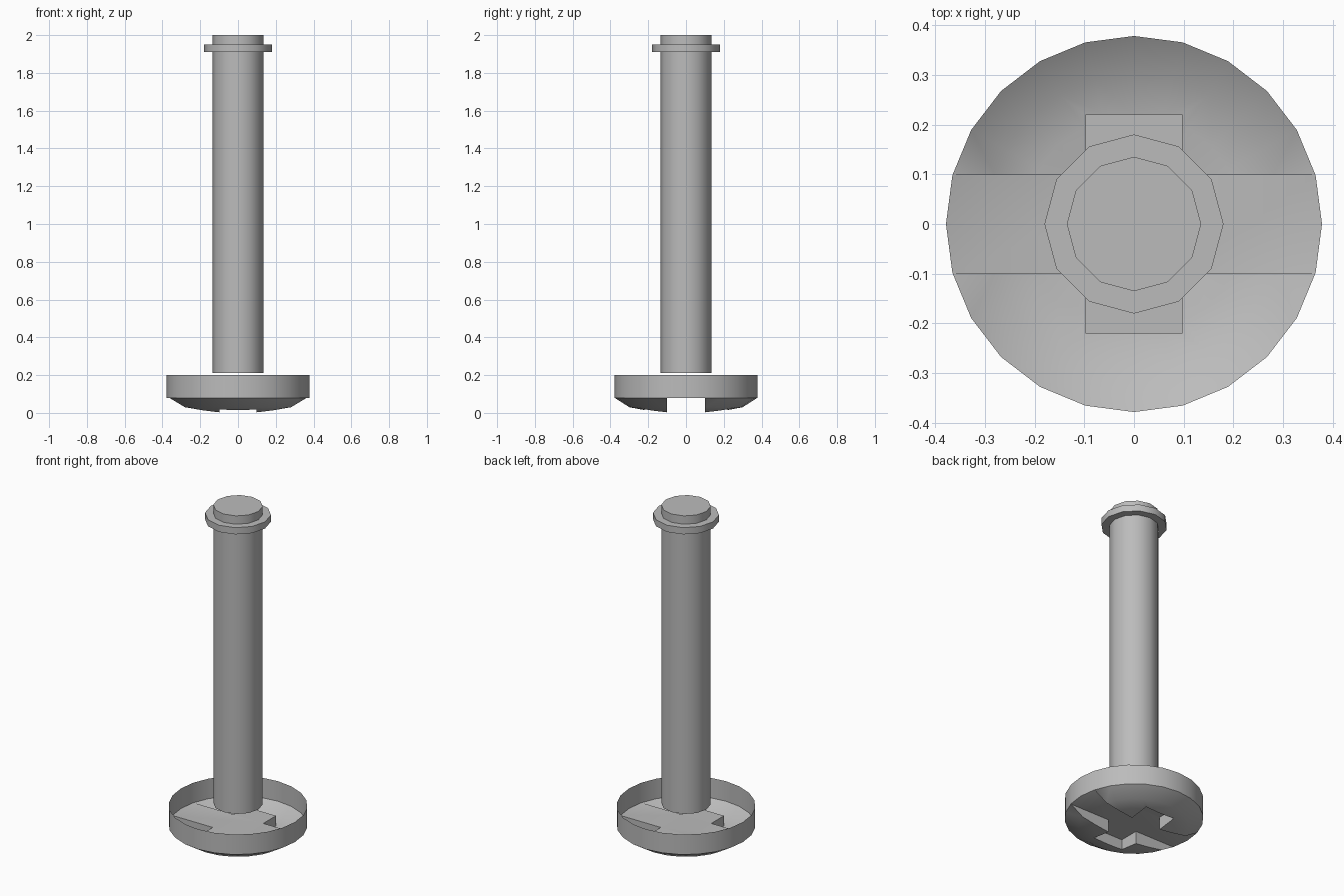
import bpy, bmesh
from math import radians, sin, cos, tau

default = bpy.data.objects.get("Cube")
if default:
    bpy.data.objects.remove(default, do_unlink=True)

steel = bpy.data.materials.new("plain grey metal")
steel.use_nodes = True
grey = (0.5, 0.5, 0.5, 1)
steel.diffuse_color = grey
steel.node_tree.nodes["Principled BSDF"].inputs["Base Color"].default_value = grey


def finish(name, bm):
    """Turn a bmesh into a named object in the scene."""
    bmesh.ops.recalc_face_normals(bm, faces=bm.faces)
    mesh = bpy.data.meshes.new(name)
    bm.to_mesh(mesh)
    bm.free()
    mesh.materials.append(steel)
    obj = bpy.data.objects.new(name, mesh)
    bpy.context.collection.objects.link(obj)
    return obj


def lathe(name, profile, sides):
    """Spin (radius, height) points about z and cap both ends."""
    bm = bmesh.new()
    rings = [[bm.verts.new((r * cos(tau * i / sides), r * sin(tau * i / sides), z))
              for i in range(sides)] for r, z in profile]
    for low, high in zip(rings, rings[1:]):
        for i in range(sides):
            j = (i + 1) % sides
            bm.faces.new((low[i], low[j], high[j], high[i]))
    bm.faces.new(rings[0])
    bm.faces.new(rings[-1])
    return finish(name, bm)


def smooth(obj):
    bpy.ops.object.select_all(action="DESELECT")
    obj.select_set(True)
    bpy.context.view_layer.objects.active = obj
    bpy.ops.object.shade_smooth_by_angle(angle=radians(40))


# Shaft with its retaining collar near the tip
shaft = lathe("shaft", [(0.135, 0.21), (0.135, 1.91), (0.18, 1.91),
                        (0.18, 1.95), (0.135, 1.95), (0.135, 2)], 12)
smooth(shaft)

# Domed head, widest at the rim
head = lathe("head", [(0.12, 0), (0.22, 0.015), (0.3, 0.03),
                      (0.378, 0.08), (0.378, 0.2)], 24)

# Cross-shaped cutter: one slot runs right across, the other stops short
roof = 0.079
outline = [(0.5, -0.1), (0.5, 0.1), (0.098, 0.1), (0.098, 0.22)]
outline += [(-x, y) for x, y in reversed(outline)]
outline = outline[1:-1]
outline += [(-x, -y) for x, y in outline]
bm = bmesh.new()
base = bm.faces.new([bm.verts.new((x, y, -0.1)) for x, y in outline])
raised = bmesh.ops.extrude_face_region(bm, geom=[base])["geom"]
for v in raised:
    if isinstance(v, bmesh.types.BMVert):
        v.co.z = roof
cutter = finish("slot_cutter", bm)
cutter.hide_render = True

cut = head.modifiers.new("slots", "BOOLEAN")
cut.operation = "DIFFERENCE"
cut.solver = "EXACT"
cut.object = cutter
bpy.context.view_layer.objects.active = head
bpy.ops.object.modifier_apply(modifier=cut.name)
bpy.data.objects.remove(cutter, do_unlink=True)

# The head is a thin shell, open towards the shaft
bm = bmesh.new()
bm.from_mesh(head.data)
lid = [f for f in bm.faces if all(v.co.z > 0.199 for v in f.verts)]
bmesh.ops.delete(bm, geom=lid, context="FACES")
bm.to_mesh(head.data)
bm.free()
smooth(head)
